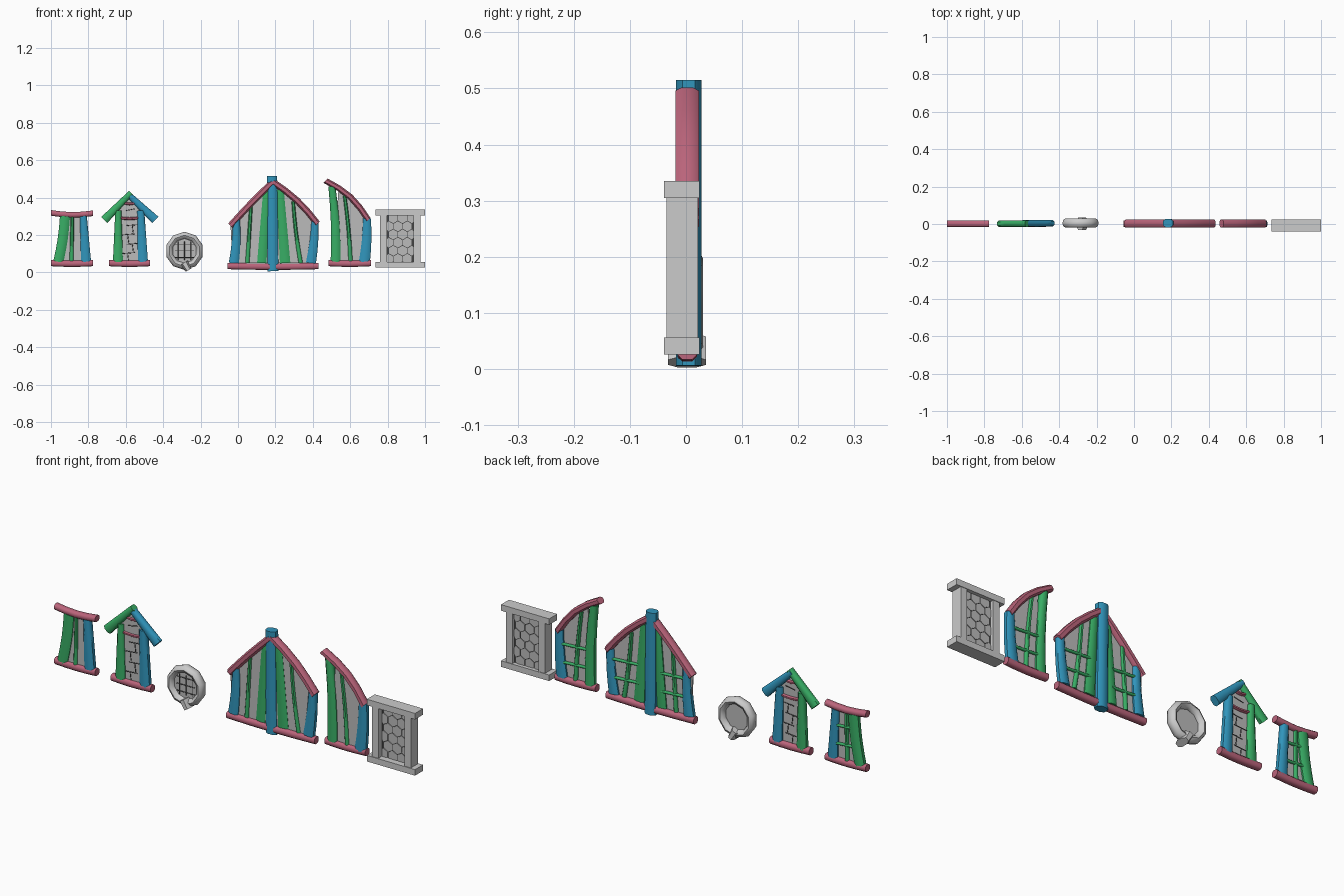
import bpy, bmesh, math
from mathutils import Vector

cube = bpy.data.objects.get("Cube")
if cube:
    bpy.data.objects.remove(cube)


def material(name, *rgb):
    m = bpy.data.materials.new(name)
    m.use_nodes = True
    m.diffuse_color = (*rgb, 1)
    m.node_tree.nodes["Principled BSDF"].inputs["Base Color"].default_value = (*rgb, 1)
    return m


PINK = material("pink wood", .5, .13, .2)
GREEN = material("green wood", .04, .42, .13)
BLUE = material("blue wood", .03, .3, .5)
STONE = material("pale stone", .6, .6, .6)
GLASS = material("grey pane", .5, .5, .5)
DARK = material("dark line", .06, .06, .06)

FLOOR = .05    # height of the sill line
MIDDLE = .002  # depth of the timber centre line


def finish(name, bm, mat, angle=math.radians(50)):
    bmesh.ops.recalc_face_normals(bm, faces=bm.faces)
    mesh = bpy.data.meshes.new(name)
    bm.to_mesh(mesh)
    bm.free()
    mesh.materials.append(mat)
    ob = bpy.data.objects.new(name, mesh)
    bpy.context.scene.collection.objects.link(ob)
    bpy.ops.object.select_all(action='DESELECT')
    ob.select_set(True)
    bpy.context.view_layer.objects.active = ob
    bpy.ops.object.shade_smooth_by_angle(angle=angle)


def curve(start, end, bow=0, steps=4):
    """Points (x, z) from start to end, bulging to the left of travel by bow."""
    start, end = Vector(start), Vector(end)
    d = (end - start).normalized()
    side = Vector((-d.y, d.x))
    return [start.lerp(end, i / steps) + side * bow * math.sin(math.pi * i / steps)
            for i in range(steps + 1)]


def skin(bm, rings, closed=False):
    """Join a row of equal loops of vertices with quads."""
    pairs = list(zip(rings, rings[1:]))
    if closed:
        pairs.append((rings[-1], rings[0]))
    for r, s in pairs:
        for i in range(len(r)):
            bm.faces.new((r[i - 1], r[i], s[i], s[i - 1]))


def beam(name, path, mat, wide, taper=1, thick=.035, middle=MIDDLE):
    """Chamfered timber along a path, its width changing by the taper factor."""
    bm = bmesh.new()
    d = (path[-1] - path[0]).normalized()
    rings = []
    for i, p in enumerate(path):
        half = wide / 2 * (1 + (taper - 1) * i / (len(path) - 1))
        ring = []
        for u, v in ((1, .5), (.5, 1), (-.5, 1), (-1, .5), (-1, -.5), (-.5, -1), (.5, -1), (1, -.5)):
            q = p + Vector((-d.y, d.x)) * u * half
            ring.append(bm.verts.new((q.x, middle + v * thick / 2, q.y)))
        rings.append(ring)
    skin(bm, rings)
    bm.faces.new(rings[0])
    bm.faces.new(rings[-1])
    finish(name, bm, mat)


def plate(name, outline, mat, front=-.003, back=.003):
    """Flat plate from an (x, z) outline."""
    bm = bmesh.new()
    face = bm.faces.new([bm.verts.new((x, front, z)) for x, z in outline])
    for item in bmesh.ops.extrude_face_region(bm, geom=[face])["geom"]:
        if isinstance(item, bmesh.types.BMVert):
            item.co.y = back
    finish(name, bm, mat)


def block(name, left, right, low, high, mat, front, back):
    plate(name, [(left, low), (right, low), (right, high), (left, high)], mat, front, back)


def polygon(x, z, radius, sides):
    turns = [math.tau * i / sides for i in range(sides)]
    return [(x + radius * math.sin(t), z + radius * math.cos(t)) for t in turns]


def sill(name, left, right, low=FLOOR):
    beam(name + "_sill", curve((left, low), (right, low), -.004), PINK, .034)


def post(name, foot, head, top, mat, wide=.054, taper=.7, bow=0):
    beam(name + "_post", curve((foot, FLOOR), (head, top), bow), mat, wide, taper)


def mullion(name, foot, head, top, wide=.022, taper=.8, bow=0):
    beam(name + "_mullion", curve((foot, FLOOR), (head, top), bow), GREEN, wide, taper, thick=.025)


def crossbars(name, left, right):
    for z in (.14, .23):
        beam(name + "_crossbar", curve((left, z), (right, z - .008)), GREEN, .012, thick=.014, middle=.009)


def pane(name, left, right, roof):
    plate(name + "_pane", [(left, FLOOR), *roof, (right, FLOOR)], GLASS)


def line(name, start, end, depth):
    beam(name, curve(start, end, steps=1), DARK, .004, thick=.004, middle=depth)


# Small square window
lintel = curve((-1, .318), (-.775, .316), -.01)
beam("small_lintel", lintel, PINK, .03)
sill("small", -1, -.775)
pane("small", -.97, -.8, lintel[1:-1])
post("small_left", -.962, -.925, .3, GREEN, bow=-.006, taper=1)
post("small_right", -.812, -.827, .3, BLUE)
mullion("small", -.89, -.886, .3)
crossbars("small", -.95, -.82)

# Doorway with a gable
left_slope = curve((-.715, .28), (-.572, .425))
right_slope = curve((-.59, .42), (-.442, .28))
beam("gable_left_roof", left_slope, GREEN, .046, .65)
beam("gable_right_roof", right_slope, BLUE, .03, 1.6, middle=.004)
sill("door", -.69, -.47)
pane("door", -.64, -.51, left_slope[2:] + right_slope[1:3])
post("door_left", -.642, -.64, .33, GREEN, taper=.6)
post("door_right", -.508, -.52, .33, BLUE)
for name, half, z in (("door_lintel", .06, .293), ("gable_collar", .03, .372)):
    beam(name, curve((-.58 - half, z), (-.58 + half, z), -.006), PINK, .015, thick=.024)

# Cracks between the door stones
for depth in (-.003, .003):
    for i in range(4):
        x, z = -.62 + .025 * (i % 2), .1 + FLOOR * i
        line("door_crack", (x, z), (x + .07, z + .006), depth)
        line("door_joint", (x + .03, z), (x + .035, z - .04), depth)
    line("gable_crack", (-.6, .33), (-.55, .34), depth)

# Round stone window
CX, CZ = -.286, .115
bm = bmesh.new()
loops = []
for j in range(8):
    turn = math.tau * j / 8
    loops.append([bm.verts.new((x, .005 + .025 * math.sin(turn), z))
                  for x, z in polygon(CX, CZ, .083 + .019 * math.cos(turn), 10)])
skin(bm, loops, closed=True)
finish("round_frame", bm, STONE)
plate("round_pane", polygon(CX, CZ, .075, 16), GLASS, 0, .006)
beam("round_keystone", curve((-.288, .052), (-.264, .012), steps=2), STONE, .044, .8, thick=.068)
for shift in (-.035, 0, .035):
    line("round_upright", (CX + shift, CZ - FLOOR), (CX + shift, CZ + FLOOR), 0)
    line("round_crossline", (CX - FLOOR, CZ + shift), (CX + FLOOR, CZ + shift), 0)

# Large gabled window
left_slope = curve((-.04, .25), (.185, .482), .004)
right_slope = curve((.185, .485), (.425, .26), .016)
beam("large_left_roof", left_slope, PINK, .034, thick=.042)
beam("large_right_roof", right_slope, PINK, .034, thick=.042)
sill("large", -.055, .43, .034)
pane("large", -.03, .4, left_slope + right_slope[1:])
post("large_left", -.022, -.008, .28, BLUE, bow=-.005)
post("large_right", .39, .412, .28, BLUE, bow=-.005)
beam("large_centre_post", curve((.187, .006), (.182, .515)), BLUE, .058, .95, thick=.045, middle=.005)
mullion("large_inner_left", .127, .155, .44, FLOOR)
mullion("large_outer_left", .05, .07, .36)
mullion("large_inner_right", .252, .225, .44, .056, .7)
mullion("large_outer_right", .335, .295, .38, bow=.005)
crossbars("large_left", -.01, .13)
crossbars("large_right", .25, .4)

# Half-gable window
slope = curve((.468, .49), (.697, .28), .026)
beam("half_roof", slope, PINK, .032, thick=.042)
sill("half", .485, .71)
pane("half", .51, .68, slope[1:])
post("half_left", .522, .502, .46, GREEN, bow=-.008)
post("half_right", .675, .69, .29, BLUE, .06, bow=-.005)
mullion("half", .602, .57, .41, bow=-.005)
crossbars("half", .53, .68)

# Stone window frame
MID = .8675
for name, low in (("stone_sill", .026), ("stone_lintel", .305)):
    block(name, .735, 1, low, low + .03, STONE, -.039, .024)
for name, side in (("stone_left_jamb", 1), ("stone_right_jamb", -1)):
    near, far = sorted((MID + side * .072, MID + side * .107))
    block(name, near, far, FLOOR, .31, STONE, -.035, .021)

# Honeycomb glazing
block("honeycomb_backing", MID - .08, MID + .08, FLOOR, .31, DARK, -.005, .003)
SIZE = .029
for row in range(6):
    for column in (-1, 0, 1):
        x = MID + SIZE * math.sqrt(3) * (column + (row % 2 - .5) / 2)
        cell = polygon(x, .072 + row * SIZE * 1.5, SIZE - .002, 6)
        inside = [(max(MID - .075, min(MID + .075, cx)), cz) for cx, cz in cell]
        plate("honeycomb_pane", inside, GLASS, -.008, .006)
